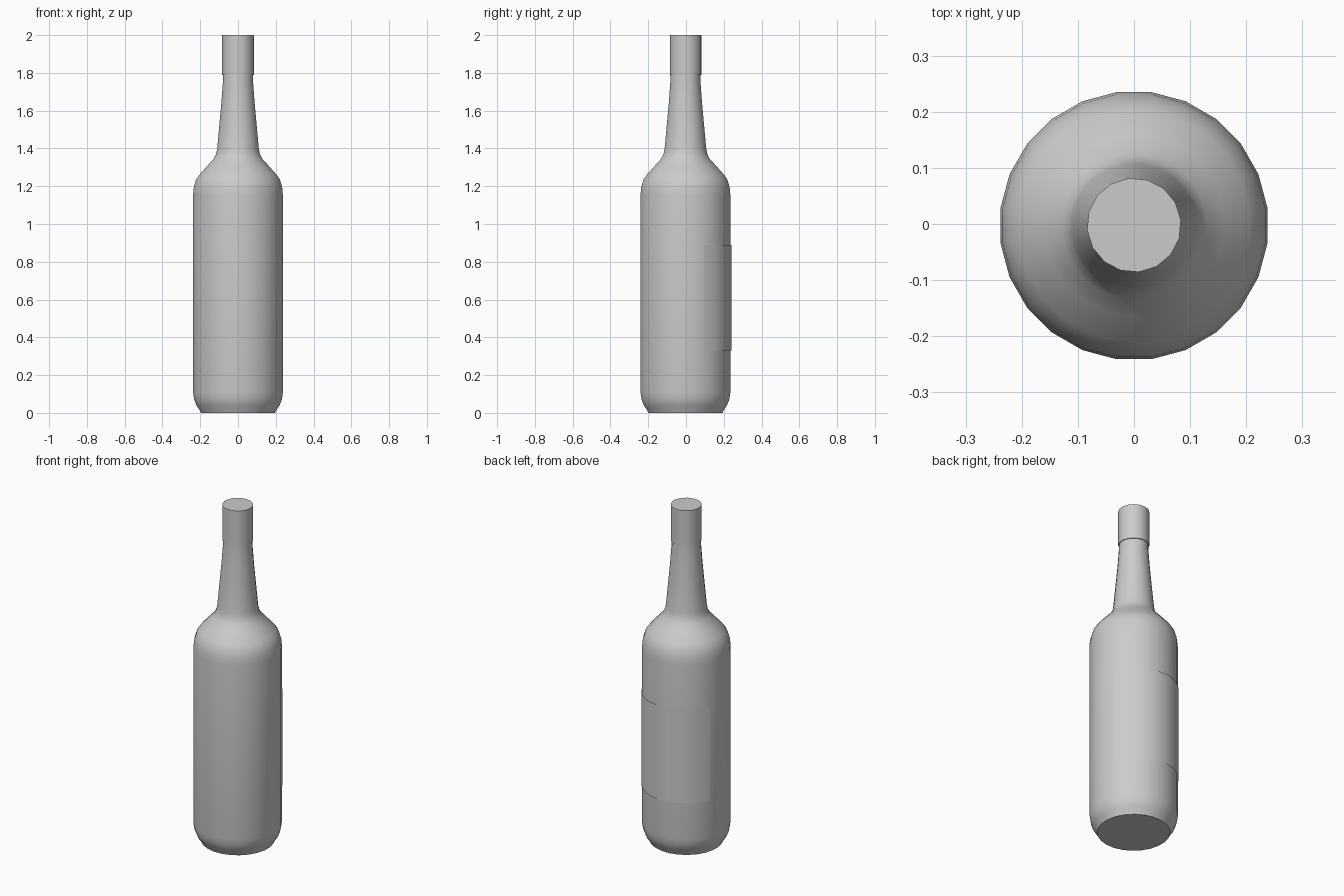
import bpy, bmesh, math

if "Cube" in bpy.data.objects:
    bpy.data.objects.remove(bpy.data.objects["Cube"])


def lathe(name, profile, sides, offset=0.0, y=0.0, start=0, count=None, closed=True):
    """Sweep (radius, z) points about z; an open sweep makes a curved sheet."""
    bm = bmesh.new()
    columns = sides if closed else count + 1
    rings = []
    for r, z in profile:
        ring = []
        for i in range(columns):
            a = offset + math.tau * (start + i) / sides
            ring.append(bm.verts.new((r * math.cos(a), r * math.sin(a) + y, z)))
        rings.append(ring)
    for lo, hi in zip(rings, rings[1:]):
        for i in range(columns if closed else count):
            j = (i + 1) % columns
            bm.faces.new((lo[i], lo[j], hi[j], hi[i]))
    if closed:
        bm.faces.new(rings[0][::-1])
        bm.faces.new(rings[-1])
    mesh = bpy.data.meshes.new(name)
    bm.to_mesh(mesh)
    bm.free()
    obj = bpy.data.objects.new(name, mesh)
    bpy.context.collection.objects.link(obj)
    bpy.ops.object.select_all(action='DESELECT')
    obj.select_set(True)
    bpy.context.view_layer.objects.active = obj
    bpy.ops.object.shade_smooth_by_angle(angle=math.radians(40))
    return obj


HALF = math.radians(7.5)

# Glass body: rounded base, straight wall, sloping shoulder, tapered neck
lathe("bottle_body", [
    (0.198, 0.0), (0.203, 0.012), (0.222, 0.04), (0.234, 0.07), (0.24, 0.11),
    (0.24, 1.15), (0.236, 1.195), (0.224, 1.235), (0.207, 1.26),
    (0.162, 1.31), (0.13, 1.345), (0.117, 1.37), (0.111, 1.40),
    (0.099, 1.53), (0.088, 1.65), (0.080, 1.76), (0.079, 1.81),
], 24, HALF, y=-0.003)

# Closed cap over the top of the neck
lathe("cap", [(0.084, 1.79), (0.084, 2.0)], 16, math.radians(6), y=-0.002)

# Label sheet, set slightly off the back of the body
lathe("label", [(0.24, 0.33), (0.24, 0.89)], 24, HALF, y=0.003,
      start=1, count=9, closed=False)
